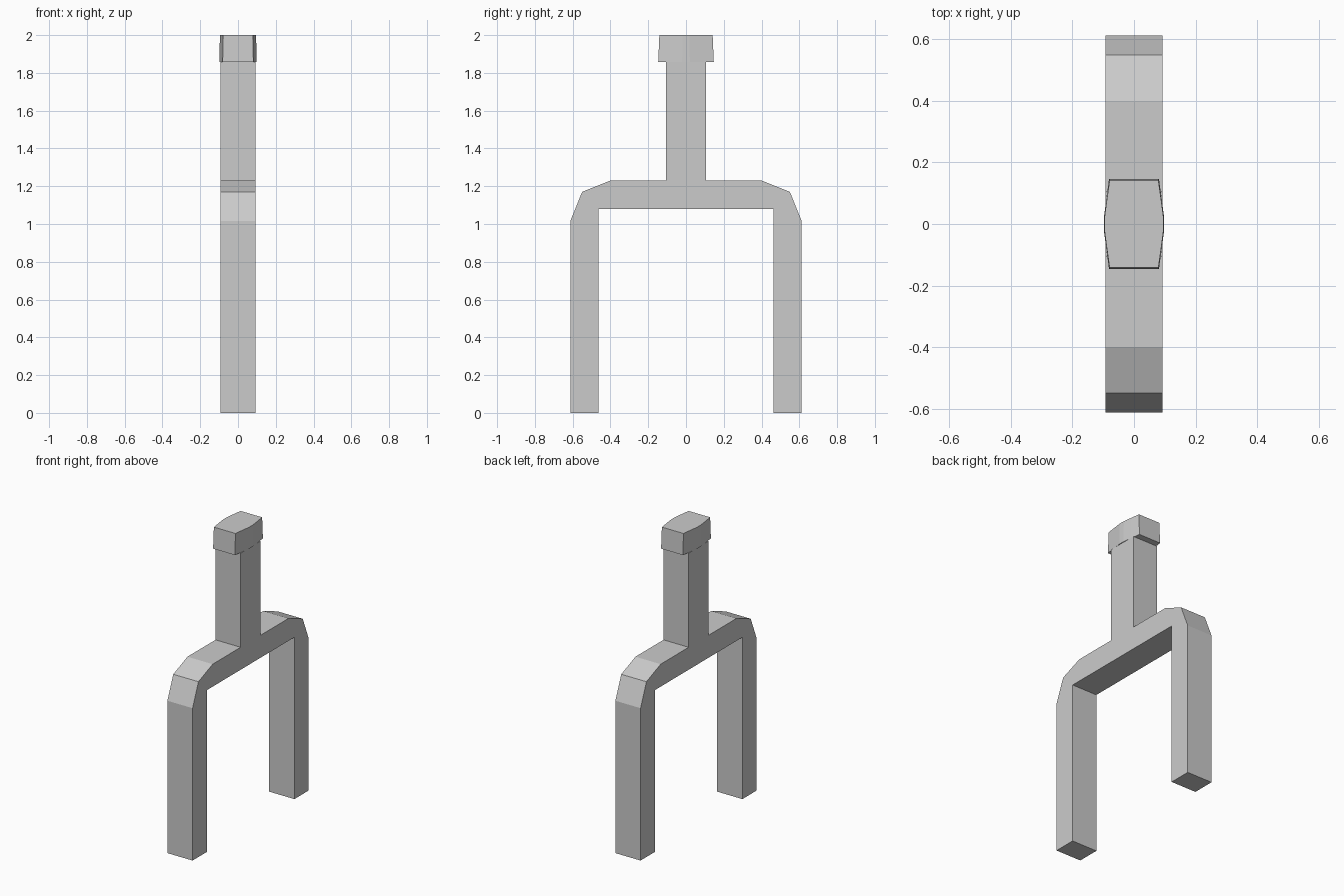
import bpy
import bmesh

cube = bpy.data.objects.get("Cube")
if cube:
    bpy.data.objects.remove(cube, do_unlink=True)

grey = bpy.data.materials.new("light_grey")
grey.use_nodes = True
colour = (0.6, 0.6, 0.6, 1)
grey.diffuse_color = colour
grey.node_tree.nodes["Principled BSDF"].inputs["Base Color"].default_value = colour


def loft(name, start, end):
    """Join two matching outlines into a closed solid."""
    bm = bmesh.new()
    a = [bm.verts.new(p) for p in start]
    b = [bm.verts.new(p) for p in end]
    bm.faces.new(a)
    bm.faces.new(b)
    for i in range(len(a)):
        j = (i + 1) % len(a)
        bm.faces.new((a[i], a[j], b[j], b[i]))
    bmesh.ops.recalc_face_normals(bm, faces=bm.faces)
    mesh = bpy.data.meshes.new(name)
    bm.to_mesh(mesh)
    bm.free()
    mesh.materials.append(grey)
    obj = bpy.data.objects.new(name, mesh)
    bpy.context.collection.objects.link(obj)
    return obj


# Two-legged fork with chamfered shoulders and central stem, as one profile
HALF = 0.093
half_profile = [(0.105, 1.858), (0.105, 1.23), (0.40, 1.23), (0.55, 1.17),
                (0.612, 1.017), (0.612, 0), (0.462, 0), (0.462, 1.08)]
profile = half_profile + [(-y, z) for y, z in reversed(half_profile)]
loft("fork_frame", [(-HALF, y, z) for y, z in profile],
     [(HALF, y, z) for y, z in profile])

# Cap with bowed sides, slightly narrower at the top
side = [(0.081, 0.147), (0.091, 0.075), (0.098, 0.02)]
side += [(x, -y) for x, y in reversed(side)]
outline = side + [(-x, -y) for x, y in side]
loft("stem_cap", [(x, y, 1.858) for x, y in outline],
     [(x * 0.98, y * 0.96, 2.0) for x, y in outline])
